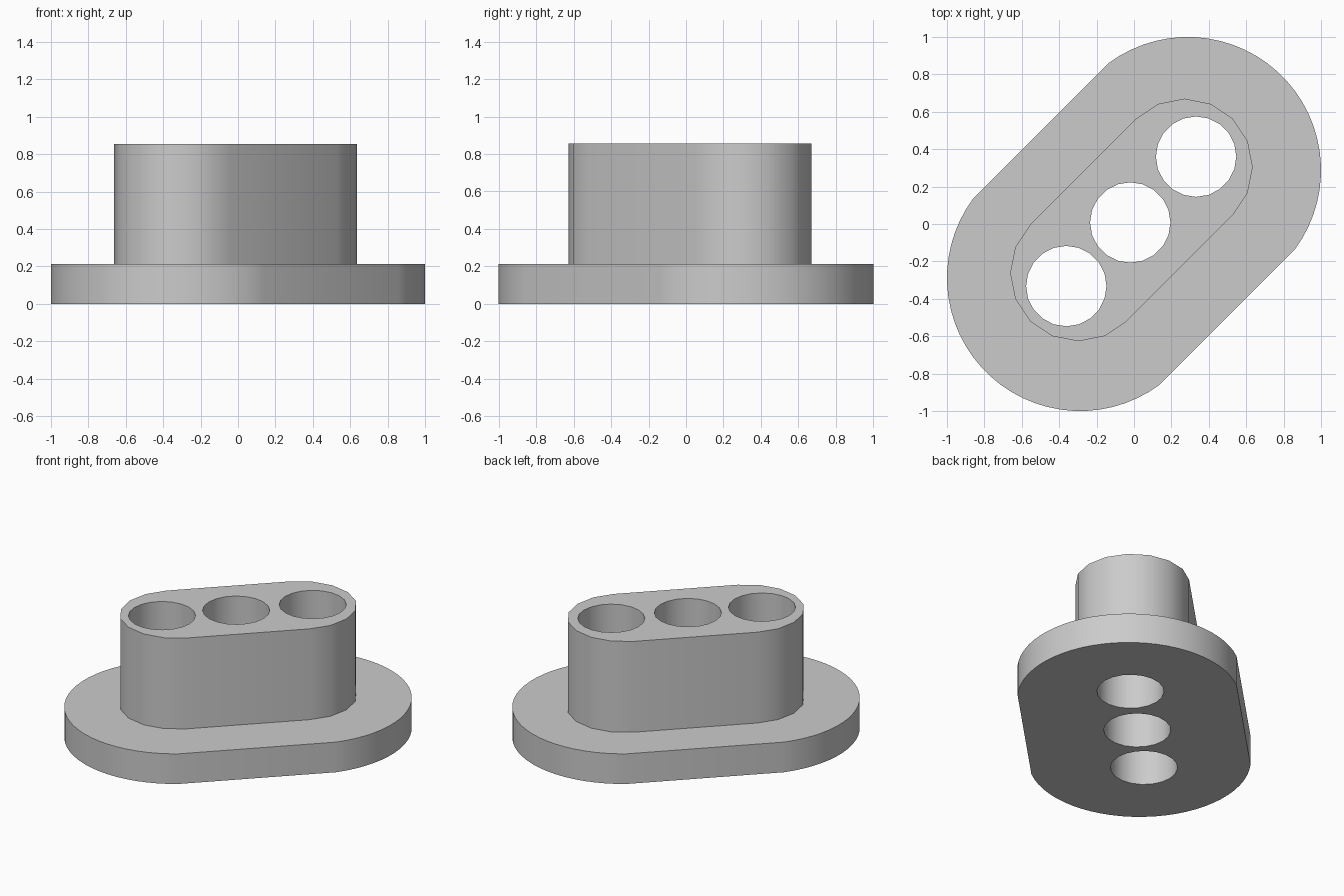
import bpy, bmesh
from math import cos, sin, radians
from mathutils import Vector

if "Cube" in bpy.data.objects:
    bpy.data.objects.remove(bpy.data.objects["Cube"], do_unlink=True)

FLANGE_TOP, SLEEVE_TOP = 0.213, 0.855

grey = bpy.data.materials.new("light grey")
grey.use_nodes = True
grey.diffuse_color = (0.6, 0.6, 0.6, 1)
grey.node_tree.nodes["Principled BSDF"].inputs["Base Color"].default_value = grey.diffuse_color


def arc(center, radius, start, step, count):
    return [Vector((center[0] + radius * cos(radians(start + step * i)),
                    center[1] + radius * sin(radians(start + step * i)), 0))
            for i in range(count)]


def slot(center_a, center_b, radius, step, count):
    """Diagonal slot outline: two round ends joined by straight sides."""
    start = 45 - step * (count - 1) / 2
    return (arc(center_a, radius, start, step, count)
            + arc(center_b, radius, start + 180, step, count))


bm = bmesh.new()


def ring(points, z):
    verts = [bm.verts.new((p.x, p.y, z)) for p in points]
    for a, b in zip(verts, verts[1:] + verts[:1]):
        bm.edges.new((a, b))
    return verts


def wall(low, high):
    n = len(low)
    for i in range(n):
        j = (i + 1) % n
        bm.faces.new((low[i], low[j], high[j], high[i]))


def cap(rings):
    edges = [bm.edges.get((r[i - 1], r[i])) for r in rings for i in range(len(r))]
    bmesh.ops.triangle_fill(bm, edges=edges, use_beauty=True, normal=(0, 0, 1))


# Outlines of the flange, the sleeve and the three bores
flange = slot((0.288, 0.288), (-0.288, -0.288), 0.712, 5.625, 30)
sleeve = slot((0.27, 0.305), (-0.297, -0.262), 0.365, 22.5, 9)
bores = [arc(c, 0.215, 0, 18, 20)
         for c in ((0.332, 0.36), (-0.02, 0.008), (-0.362, -0.332))]

# Flange rim, sleeve side and bore walls
flange_low, flange_high = ring(flange, 0), ring(flange, FLANGE_TOP)
sleeve_low, sleeve_high = ring(sleeve, FLANGE_TOP), ring(sleeve, SLEEVE_TOP)
bores_low = [ring(b, 0) for b in bores]
bores_high = [ring(b, SLEEVE_TOP) for b in bores]
wall(flange_low, flange_high)
wall(sleeve_low, sleeve_high)
for low, high in zip(bores_low, bores_high):
    wall(low, high)

# Underside, flange step and sleeve top
cap([flange_low] + bores_low)
cap([flange_high, sleeve_low])
cap([sleeve_high] + bores_high)
bmesh.ops.recalc_face_normals(bm, faces=bm.faces)

mesh = bpy.data.meshes.new("flanged_sleeve")
bm.to_mesh(mesh)
bm.free()
mesh.materials.append(grey)
body = bpy.data.objects.new("flanged_sleeve", mesh)
bpy.context.collection.objects.link(body)

# Smooth round walls with sharp rims
bpy.ops.object.select_all(action="DESELECT")
body.select_set(True)
bpy.context.view_layer.objects.active = body
bpy.ops.object.shade_smooth_by_angle(angle=radians(30))
